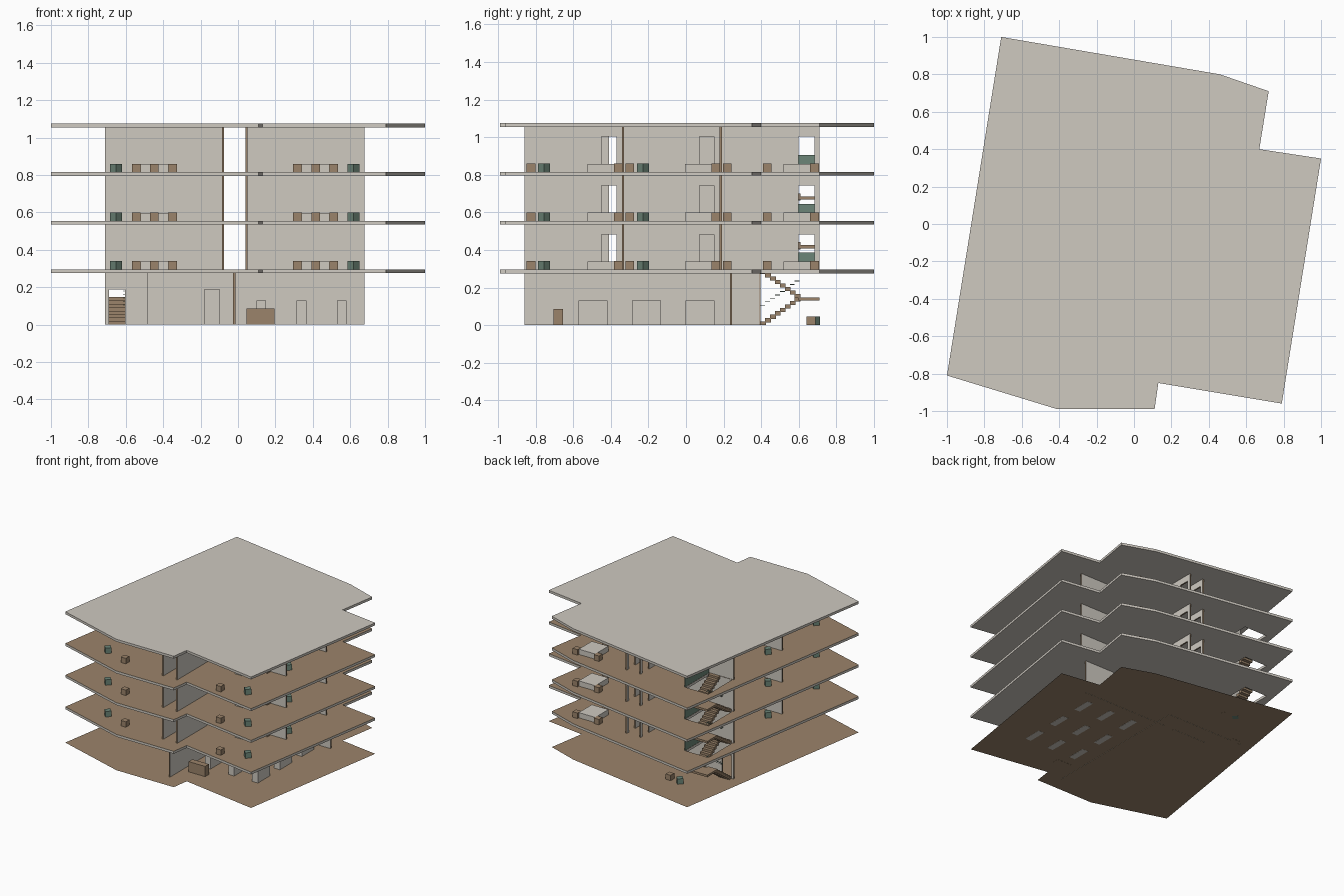
import bpy, bmesh, math
from mathutils import Matrix, Vector

if "Cube" in bpy.data.objects:
    bpy.data.objects.remove(bpy.data.objects["Cube"])


def material(name, rgb):
    m = bpy.data.materials.new(name)
    m.use_nodes = True
    m.diffuse_color = (*rgb, 1)
    m.node_tree.nodes["Principled BSDF"].inputs["Base Color"].default_value = (*rgb, 1)
    return m


CREAM = material("cream plaster", (0.62, 0.585, 0.53))
BROWN = material("brown wood", (0.33, 0.23, 0.145))
GREEN = material("muted green", (0.15, 0.235, 0.185))


def finish(name, bm, mats):
    bmesh.ops.recalc_face_normals(bm, faces=bm.faces)
    mesh = bpy.data.meshes.new(name)
    for m in mats:
        mesh.materials.append(m)
    bm.to_mesh(mesh)
    bm.free()
    ob = bpy.data.objects.new(name, mesh)
    bpy.context.collection.objects.link(ob)
    return ob


def add_box(bm, x0, x1, y0, y1, z0, z1):
    size = Matrix.Diagonal((x1 - x0, y1 - y0, z1 - z0, 1))
    mid = Matrix.Translation(((x0 + x1) / 2, (y0 + y1) / 2, (z0 + z1) / 2))
    bmesh.ops.create_cube(bm, size=1, matrix=mid @ size)


def box(name, mat, *bounds):
    bm = bmesh.new()
    add_box(bm, *bounds)
    return finish(name, bm, [mat])


# Plan outline and stair opening
OUTLINE = [(-0.71, 1.0), (0.46, 0.80), (0.72, 0.71), (0.67, 0.40), (1.0, 0.35),
           (0.79, -0.96), (0.13, -0.85), (0.11, -0.99), (-0.41, -0.99), (-1.0, -0.81)]
HOLE = [(-0.70, 0.40), (-0.49, 0.40), (-0.49, 0.71), (-0.70, 0.71)]
THICK, STOREY, FIRST = 0.02, 0.26, 0.295
DOOR_H, T = 0.188, 0.006


def plate(name, z, thick, loops, mats):
    """Flat plate with optional holes; upward faces take the last material."""
    bm = bmesh.new()
    edges = []
    for loop in loops:
        vs = [bm.verts.new((x, y, z)) for x, y in loop]
        edges += [bm.edges.new((a, b)) for a, b in zip(vs, vs[1:] + vs[:1])]
    bmesh.ops.triangle_fill(bm, edges=edges, use_beauty=True, normal=(0, 0, 1))
    if thick:
        ext = bmesh.ops.extrude_face_region(bm, geom=bm.faces[:])
        top = [v for v in ext["geom"] if isinstance(v, bmesh.types.BMVert)]
        bmesh.ops.translate(bm, verts=top, vec=(0, 0, thick))
        bmesh.ops.recalc_face_normals(bm, faces=bm.faces)
        for f in bm.faces:
            f.material_index = len(mats) - 1 if f.normal.z > 0.9 else 0
    return finish(name, bm, mats)


def wall(name, axis, pos, a, b, z0, z1, doors=()):
    """Thin wall along an axis, with door gaps; its narrow edges are brown."""
    bm = bmesh.new()

    def piece(s, e, low, high):
        if axis == "x":
            add_box(bm, s, e, pos - T, pos + T, low, high)
        else:
            add_box(bm, pos - T, pos + T, s, e, low, high)

    start = a
    for d0, d1 in doors:
        piece(start, d0, z0, z1)
        piece(d0, d1, z0 + DOOR_H, z1)
        start = d1
    piece(start, b, z0, z1)
    bm.normal_update()
    side = Vector((0, 1, 0)) if axis == "x" else Vector((1, 0, 0))
    for f in bm.faces:
        f.material_index = 0 if abs(f.normal.dot(side)) > 0.5 else 1
    return finish(name, bm, [CREAM, BROWN])


def cube_seat(name, x, y, z):
    box(name, BROWN, x - 0.023, x + 0.023, y - 0.023, y + 0.023, z, z + 0.045)


def planter(name, x, y, z):
    bm = bmesh.new()
    bmesh.ops.create_cone(bm, cap_ends=True, segments=4, radius1=0.032, radius2=0.032,
                          depth=0.045, matrix=Matrix.Translation((x, y, z + 0.0225)))
    finish(name, bm, [GREEN])


def furnish_room(tag, side, y0, y1, z, green=True):
    cx = 0.415 if side > 0 else -0.447
    box(tag + "_bed", CREAM, cx - 0.075, cx + 0.075, y1 - 0.19, y1 - 0.02, z, z + 0.043)
    for i in (-1, 1):
        cube_seat(tag + "_nightstand", cx + i * 0.097, y1 - 0.026, z)
    cube_seat(tag + "_stool", cx, y0 + 0.035, z)
    if green:
        planter(tag + "_planter", 0.617 if side > 0 else -0.652, y0 + 0.105, z)


def staircase(tag, z, rise, n=8):
    bm = bmesh.new()
    step, run = rise / (2 * n), 0.21 / n
    for i in range(n):
        y = 0.395 + i * run
        top = z + (i + 1) * step
        add_box(bm, -0.69, -0.605, y, y + run + 0.004, max(z, top - 0.022), top)
        top = z + rise - i * step
        add_box(bm, -0.59, -0.50, y, y + run + 0.004, top - 0.022, top)
    add_box(bm, -0.69, -0.50, 0.60, 0.71, z + rise / 2 - 0.017, z + rise / 2)
    finish(tag + "_stairs", bm, [BROWN])
    rail = bmesh.new()
    for i in range(n):
        y = 0.395 + i * run
        top = z + (i + 1) * step + 0.085
        add_box(rail, -0.612, -0.606, y, y + run, top, top + 0.004)
    finish(tag + "_handrail", rail, [GREEN])


# Ground floor
plate("ground_floor", 0.001, 0, [OUTLINE], [BROWN])
G = FIRST - THICK
wall("shop_side_wall", "y", -0.02, -0.86, 0.39, 0, G)
wall("shop_back_wall", "x", 0.24, -0.014, 0.675, 0, G)
wall("lobby_wall", "x", 0.24, -0.485, -0.026, 0, G, [(-0.18, -0.10)])
wall("stair_front_wall", "x", 0.39, -0.71, -0.02, 0, G, [(-0.69, -0.605)])
box("counter", BROWN, 0.045, 0.195, -0.705, -0.655, 0, 0.085)
for x in (0.125, 0.34, 0.555):
    for y in (-0.495, -0.21, 0.075):
        box("shelf_unit", CREAM, x - 0.026, x + 0.026, y - 0.077, y + 0.077, 0, 0.13)
cube_seat("ground_stool", -0.32, 0.665, 0)
planter("ground_planter", -0.42, 0.68, 0)
staircase("ground", 0, FIRST)

# Upper storeys
RIGHT_YS = (-0.86, -0.335, 0.185, 0.71)
LEFT_YS = (-0.86, -0.235, 0.39)
for k in range(3):
    z = FIRST + k * STOREY
    top = z + STOREY - THICK
    tag = "storey_%d" % (k + 1)
    plate(tag + "_slab", z - THICK, THICK, [OUTLINE, HOLE], [CREAM, BROWN])
    wall(tag + "_corridor_left", "y", 0.045, -0.86, 0.71, z, top,
         [(-0.45, -0.37), (0.073, 0.15), (0.60, 0.685)])
    wall(tag + "_corridor_right", "y", -0.08, -0.86, 0.71, z, top,
         [(-0.41, -0.33), (0.215, 0.295), (0.60, 0.685)])
    for y in RIGHT_YS[1:3]:
        wall(tag + "_room_wall", "x", y, 0.051, 0.675, z, top)
    for y in LEFT_YS[1:]:
        wall(tag + "_room_wall", "x", y, -0.71, -0.086, z, top)
    for i in range(3):
        furnish_room(tag, 1, RIGHT_YS[i], RIGHT_YS[i + 1], z, green=i < 2)
    for i in range(2):
        furnish_room(tag, -1, LEFT_YS[i], LEFT_YS[i + 1], z)
    cube_seat(tag + "_extra_stool", 0.415, 0.432, z)
    box(tag + "_stair_railing", GREEN, -0.488, -0.482, 0.40, 0.71, z, z + 0.09)
    if k < 2:
        staircase(tag, z, STOREY)

# Roof
plate("roof_slab", FIRST + 3 * STOREY - THICK, THICK, [OUTLINE], [CREAM])
